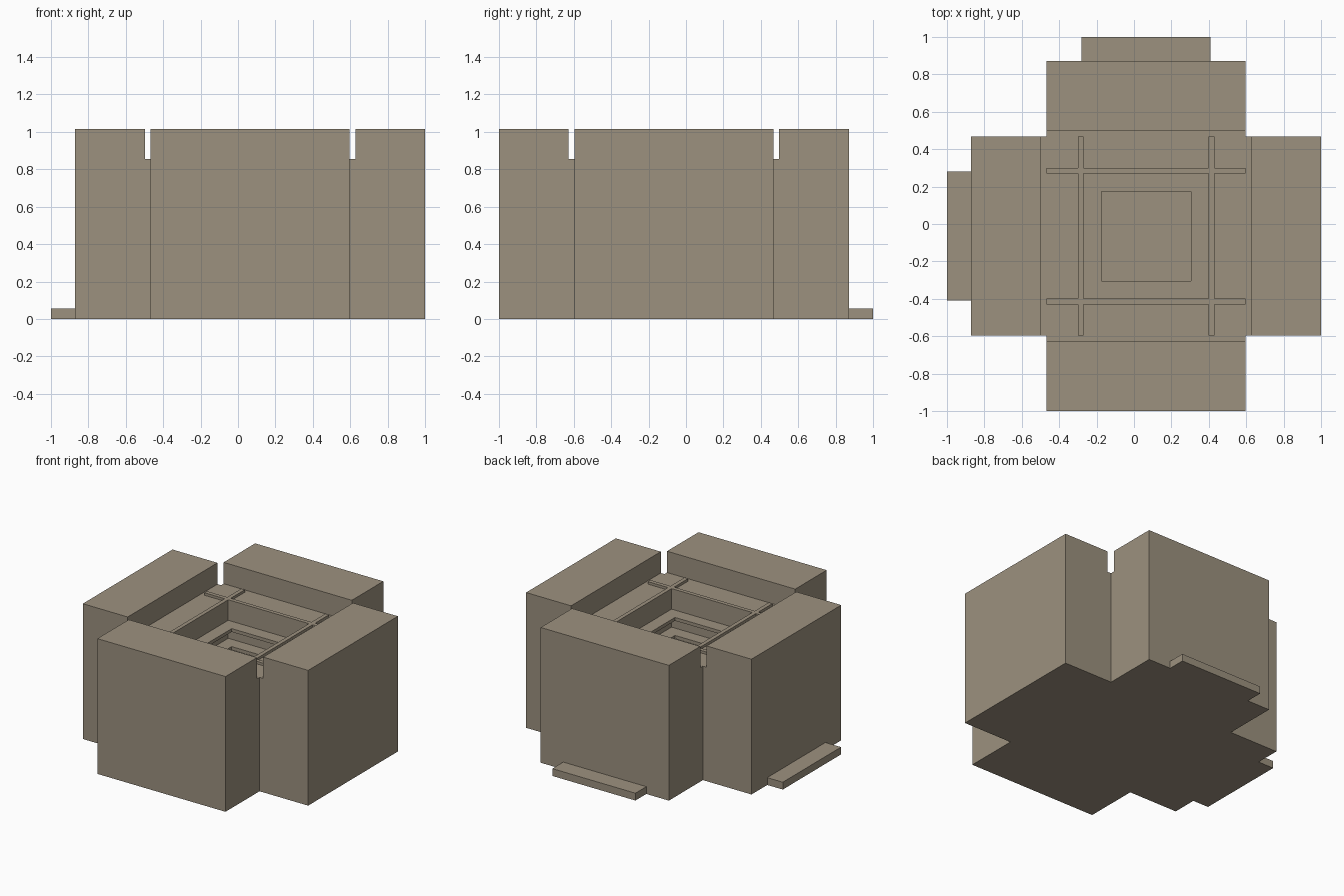
import bpy, bmesh, math
from mathutils import Matrix, Vector

cube = bpy.data.objects.get("Cube")
if cube:
    bpy.data.objects.remove(cube, do_unlink=True)

# Main dimensions, measured outward from the shared centre
CENTRE = Vector((0.0645, -0.0645, 0))
OUTER, STEP, CORE, WELL, LIP = 0.9355, 0.5625, 0.532, 0.335, 0.239
TOP, DECK, RAIL_TOP = 1.015, 0.855, 0.874

stone = bpy.data.materials.new("warm grey brown")
stone.use_nodes = True
colour = (0.335, 0.285, 0.212, 1)
stone.diffuse_color = colour
stone.node_tree.nodes["Principled BSDF"].inputs["Base Color"].default_value = colour


def finish(name, bm, turn=0):
    bmesh.ops.recalc_face_normals(bm, faces=bm.faces)
    bm.transform(Matrix.Translation(CENTRE) @ Matrix.Rotation(turn, 4, 'Z'))
    mesh = bpy.data.meshes.new(name)
    bm.to_mesh(mesh)
    bm.free()
    mesh.materials.append(stone)
    obj = bpy.data.objects.new(name, mesh)
    bpy.context.collection.objects.link(obj)


def box(name, low, high, turn=0):
    low, high = Vector(low), Vector(high)
    bm = bmesh.new()
    bmesh.ops.create_cube(bm, size=1)
    for v in bm.verts:
        v.co = (low + high) / 2 + v.co * (high - low)
    finish(name, bm, turn)


def prism(name, profile, half_width, turn):
    """Extrude an x-z profile along y."""
    bm = bmesh.new()
    face = bm.faces.new([bm.verts.new((x, -half_width, z)) for x, z in profile])
    new = bmesh.ops.extrude_face_region(bm, geom=[face])["geom"]
    verts = [g for g in new if isinstance(g, bmesh.types.BMVert)]
    bmesh.ops.translate(bm, verts=verts, vec=(0, 2 * half_width, 0))
    finish(name, bm, turn)


def frame(name, outer, inner, bottom, top):
    """Square ring with a square hole."""
    bm = bmesh.new()
    rings = []
    for r, z in ((outer, bottom), (outer, top), (inner, top), (inner, bottom)):
        rings.append([bm.verts.new((x * r, y * r, z))
                      for x, y in ((1, 1), (-1, 1), (-1, -1), (1, -1))])
    for a, b in zip(rings, rings[1:] + rings[:1]):
        for i in range(4):
            j = (i + 1) % 4
            bm.faces.new((a[i], a[j], b[j], b[i]))
    finish(name, bm)


# Four tall outer blocks, each with a low step on its inner side
block_profile = ((CORE, 0), (OUTER, 0), (OUTER, TOP),
                 (STEP, TOP), (STEP, DECK), (CORE, DECK))
for i, side in enumerate(("left", "back", "right", "front")):
    prism(side + "_block", block_profile, CORE, i * math.pi / 2)

# Low tabs at the foot of the back and right blocks
for i, side in ((1, "back"), (2, "right")):
    box(side + "_tab", (OUTER, -0.345, 0), (1.0645, 0.345, 0.055), i * math.pi / 2)

# Hollow core, floor and stacked shelves around the well
frame("core_wall", CORE, WELL, 0, DECK)
box("well_floor", (-WELL, -WELL, 0), (WELL, WELL, 0.05))
for i in range(5):
    z = 0.72 - i * 0.135
    frame("well_shelf", WELL, LIP, z - 0.025, z)

# Crossing rails on the deck
RAIL = WELL + 0.03
for s in (-1, 1):
    a, b = sorted((s * WELL, s * RAIL))
    box("long_rail", (-CORE, a, DECK), (CORE, b, RAIL_TOP))
    for y0, y1 in ((-CORE, -RAIL), (-WELL, WELL), (RAIL, CORE)):
        box("cross_rail", (a, y0, DECK), (b, y1, RAIL_TOP))
